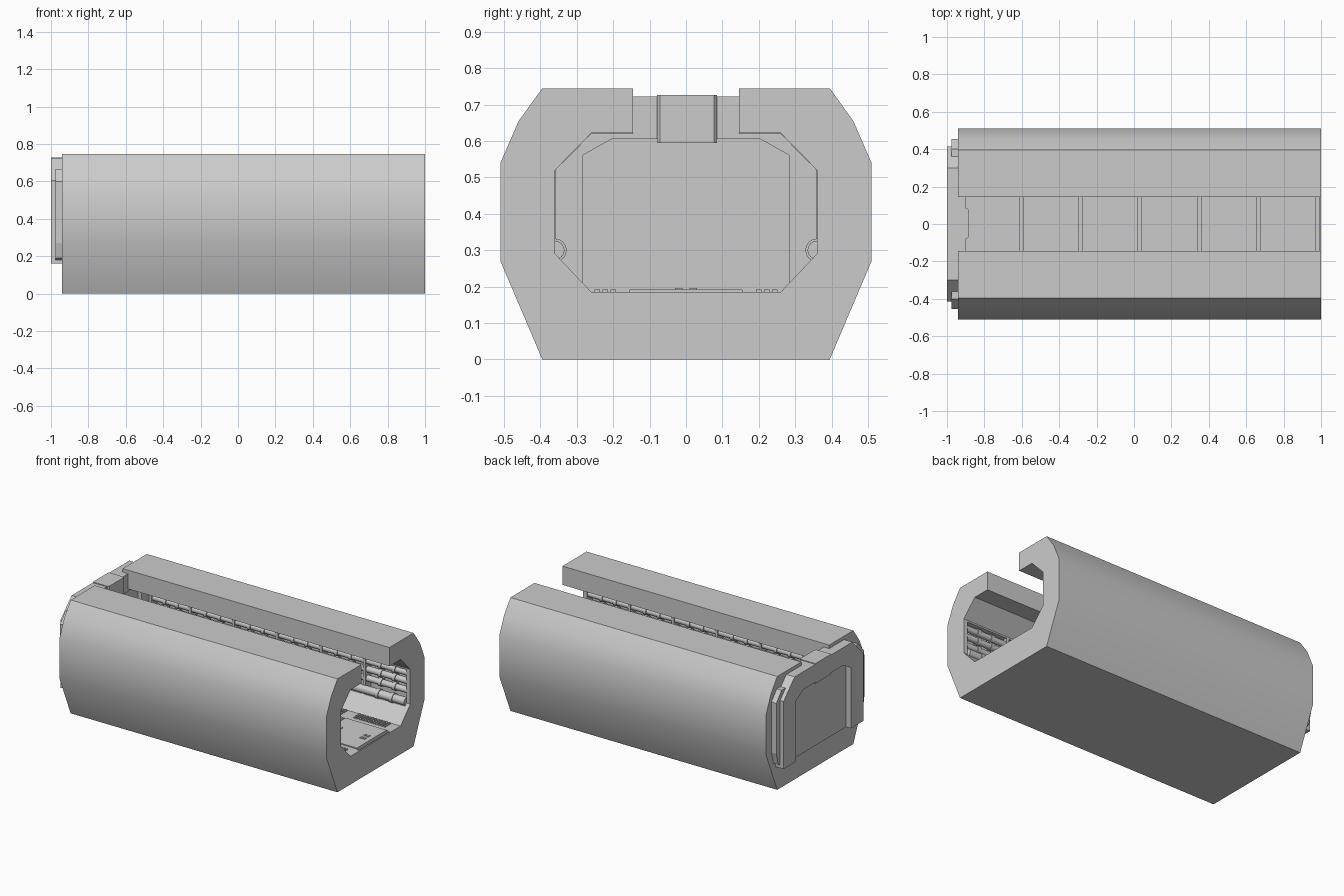
import bpy, bmesh, math
from mathutils import Matrix

if "Cube" in bpy.data.objects:
    bpy.data.objects.remove(bpy.data.objects["Cube"])


def finish(bm, name, smooth=None):
    bmesh.ops.recalc_face_normals(bm, faces=bm.faces)
    me = bpy.data.meshes.new(name)
    bm.to_mesh(me)
    bm.free()
    ob = bpy.data.objects.new(name, me)
    bpy.context.collection.objects.link(ob)
    if smooth:
        bpy.ops.object.select_all(action='DESELECT')
        ob.select_set(True)
        bpy.context.view_layer.objects.active = ob
        bpy.ops.object.shade_smooth_by_angle(angle=math.radians(smooth))
    return ob


def add_box(bm, x0, x1, y0, y1, z0, z1):
    m = Matrix.Translation(((x0 + x1) / 2, (y0 + y1) / 2, (z0 + z1) / 2)) \
        @ Matrix.Diagonal((x1 - x0, y1 - y0, z1 - z0, 1))
    bmesh.ops.create_cube(bm, size=1, matrix=m)


def boxes(name, items):
    bm = bmesh.new()
    for b in items:
        add_box(bm, *b)
    return finish(bm, name)


def add_prism(bm, pts, x0, x1):
    # closed (y, z) profile extruded along x
    f = bm.faces.new([bm.verts.new((x0, y, z)) for y, z in pts])
    g = bmesh.ops.extrude_face_region(bm, geom=[f])
    vs = [v for v in g['geom'] if isinstance(v, bmesh.types.BMVert)]
    bmesh.ops.translate(bm, verts=vs, vec=(x1 - x0, 0, 0))


def prism(name, pts, x0, x1, smooth=None):
    bm = bmesh.new()
    add_prism(bm, pts, x0, x1)
    return finish(bm, name, smooth)


def mirrored(half):
    # half profile on +y, completed on -y
    return half + [(-y, z) for y, z in reversed(half)]


def cut(ob, cutter):
    m = ob.modifiers.new("cut", 'BOOLEAN')
    m.operation, m.solver, m.object = 'DIFFERENCE', 'EXACT', cutter
    bpy.context.view_layer.objects.active = ob
    bpy.ops.object.modifier_apply(modifier="cut")
    bpy.data.objects.remove(cutter)


STEP = 0.317
ribs = [-0.603 + STEP * i for i in range(6)]
bays = [(-0.88, ribs[0] - 0.009)] + [(r + 0.009, r + STEP - 0.009) for r in ribs[:-1]]

# Outer hull: C-shaped section, open along the top
shell = prism("hull_shell", mirrored([
    (0.395, 0), (0.51, 0.27), (0.51, 0.54), (0.46, 0.655), (0.395, 0.745),
    (0.145, 0.745), (0.145, 0.622), (0.26, 0.622), (0.36, 0.52),
    (0.36, 0.29), (0.26, 0.185)]), -0.94, 1.0)

# Wall recesses between the ribs, and floor grooves at each rib
cuts = []
for a, b in bays:
    for s in (-1, 1):
        y = sorted((s * 0.33, s * 0.42))
        cuts.append((a, b, *y, 0.275, 0.51))
for r in ribs:
    cuts.append((r - 0.009, r + 0.009, -0.16, 0.16, 0.165, 0.21))
cut(shell, boxes("recess_cutter", cuts))
bpy.ops.object.select_all(action='DESELECT')
shell.select_set(True)
bpy.context.view_layer.objects.active = shell
bpy.ops.object.shade_smooth_by_angle(angle=math.radians(40))

# Wall pipes with collars
bm = bmesh.new()


def pipe(x0, x1, y, z, r):
    m = Matrix.Translation(((x0 + x1) / 2, y, z)) @ Matrix.Rotation(math.pi / 2, 4, 'Y')
    bmesh.ops.create_cone(bm, cap_ends=True, segments=16, radius1=r, radius2=r,
                          depth=x1 - x0, matrix=m)


for s in (-1, 1):
    for z, r, y in ((0.30, 0.026, 0.36), (0.365, 0.02, 0.385),
                    (0.425, 0.02, 0.385), (0.48, 0.02, 0.385)):
        pipe(-0.88, 0.972, s * y, z, r)
        for a, b in bays:
            for t in (0.33, 0.67):
                c = a + (b - a) * t
                pipe(c - 0.012, c + 0.012, s * y, z, r + 0.006)
finish(bm, "wall_pipes", 40)

# Floor plates with stud clusters
boxes("floor_plates", [(a, b, -0.155, 0.155, 0.18, 0.192) for a, b in bays])
studs = []
for a, b in bays:
    for x in (a + 0.05, b - 0.05):
        for dx in (-0.012, 0.012):
            for dy in (-0.02, 0.02):
                studs.append((x + dx - 0.007, x + dx + 0.007,
                              dy - 0.01, dy + 0.01, 0.19, 0.196))
boxes("floor_studs", studs)

# Grilles along both sides of the floor
grille = []
for a, b in bays:
    n = 12
    w = (b - a - 0.06) / n
    for s in (-1, 1):
        for i in range(n):
            for j in range(3):
                x, y = a + 0.03 + i * w, s * (0.2 + j * 0.022)
                grille.append((x, x + w * 0.6, y - 0.008, y + 0.008, 0.183, 0.192))
boxes("floor_grilles", grille)

# End door slab and the arched frames outside and inside
arch = [(0.285, 0.17), (0.285, 0.56), (0.205, 0.605)]
prism("end_door", mirrored([(0.30, 0.16), (0.30, 0.57), (0.21, 0.62)]), -0.965, -0.925)


def frame(name, outer, x0, x1):
    inner = [(y, outer[0][1] if i == 0 else z) for i, (y, z) in enumerate(arch)]
    pts = outer + [(-y, z) for y, z in reversed(outer)] \
        + [(-y, z) for y, z in inner] + list(reversed(inner))
    return prism(name, pts, x0, x1)


frame("outer_door_frame", [(0.415, 0.16), (0.415, 0.605), (0.30, 0.722)], -1.0, -0.94)
frame("inner_door_frame", [(0.26 + 0.03, 0.18), (0.359, 0.29), (0.359, 0.52),
                           (0.26, 0.621)], -0.94, -0.90)
boxes("slot_end_block", [(-0.95, -0.90, -0.145, 0.145, 0.606, 0.722)])

# Stepped trim beside the outer frame
for s, label in ((1, "left"), (-1, "right")):
    prism("side_trim_" + label, [(s * y, z) for y, z in (
        (0.40, 0.17), (0.435, 0.19), (0.455, 0.27), (0.455, 0.60),
        (0.40, 0.665), (0.36, 0.665))], -0.975, -0.935)

# Latch block above the door
bm = bmesh.new()
m = Matrix.Translation((-0.9425, 0.0025, 0.661)) @ Matrix.Diagonal((0.115, 0.165, 0.132, 1))
bmesh.ops.create_cube(bm, size=1, matrix=m)
edges = [e for e in bm.edges if all(v.co.x > -0.9 for v in e.verts)
         and abs(e.verts[0].co.z - e.verts[1].co.z) > 0.1]
bmesh.ops.bevel(bm, geom=edges, offset=0.008, segments=1, affect='EDGES')
finish(bm, "door_latch_block")
